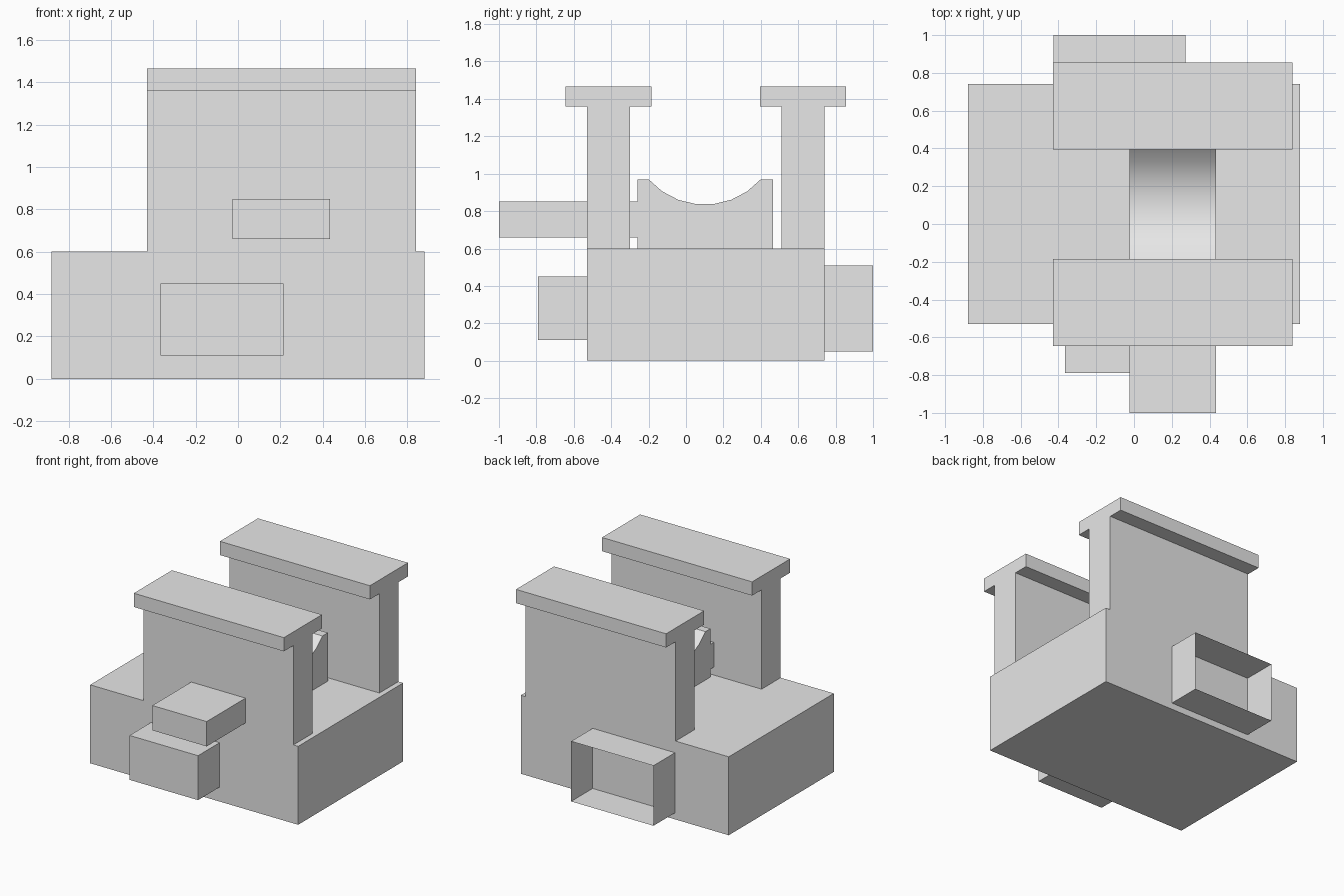
import bpy
import bmesh
from math import asin, cos, sin

cube = bpy.data.objects.get("Cube")
if cube:
    bpy.data.objects.remove(cube, do_unlink=True)

grey = bpy.data.materials.new("plain grey")
grey.use_nodes = True
grey.diffuse_color = (0.8, 0.8, 0.8, 1)
grey.node_tree.nodes["Principled BSDF"].inputs["Base Color"].default_value = (0.8, 0.8, 0.8, 1)


def finish(name, bm):
    bmesh.ops.recalc_face_normals(bm, faces=bm.faces)
    mesh = bpy.data.meshes.new(name)
    bm.to_mesh(mesh)
    bm.free()
    mesh.materials.append(grey)
    obj = bpy.data.objects.new(name, mesh)
    bpy.context.collection.objects.link(obj)
    return obj


def extrude_x(name, profile, x0, x1):
    """Extrude a closed (y, z) profile along x."""
    bm = bmesh.new()
    face = bm.faces.new([bm.verts.new((x0, y, z)) for y, z in profile])
    ext = bmesh.ops.extrude_face_region(bm, geom=[face])["geom"]
    verts = [v for v in ext if isinstance(v, bmesh.types.BMVert)]
    bmesh.ops.translate(bm, verts=verts, vec=(x1 - x0, 0, 0))
    return finish(name, bm)


def box(name, x0, x1, y0, y1, z0, z1):
    return extrude_x(name, [(y0, z0), (y1, z0), (y1, z1), (y0, z1)], x0, x1)


# Base block
box("base", -0.88, 0.88, -0.53, 0.74, 0, 0.6)

# Two T-shaped walls, front and back
for name, y in (("front_wall", -0.415), ("back_wall", 0.625)):
    half = [(0.115, 0.6), (0.115, 1.36), (0.23, 1.36), (0.23, 1.465)]
    profile = [(y + d, z) for d, z in half] + [(y - d, z) for d, z in reversed(half)]
    extrude_x(name, profile, -0.43, 0.84)

# Saddle block with a round hollow in its top
radius, segments = 0.4, 7
end = asin(0.3 / radius)
hollow_z = 0.97 + radius * cos(end)
angles = [end - 2 * end * i / segments for i in range(segments + 1)]
arc = [(0.1 + radius * sin(a), hollow_z - radius * cos(a)) for a in angles]
saddle = extrude_x("saddle", [(-0.26, 0.6), (0.465, 0.6), (0.465, 0.97), *arc, (-0.26, 0.97)],
                   -0.025, 0.435)
bpy.ops.object.select_all(action="DESELECT")
saddle.select_set(True)
bpy.context.view_layer.objects.active = saddle
bpy.ops.object.shade_smooth_by_angle()

# Bar running from the saddle out through the front wall, and the block below
box("front_bar", -0.025, 0.435, -1.0, -0.26, 0.66, 0.85)
box("front_block", -0.365, 0.215, -0.79, -0.53, 0.11, 0.45)

# Hollow rectangular frame on the back of the base
bm = bmesh.new()
rim = bm.faces.new([bm.verts.new((x, 1.0, z)) for x, z in
                    ((-0.425, 0.05), (-0.425, 0.51), (0.272, 0.51), (0.272, 0.05))])
bmesh.ops.inset_individual(bm, faces=[rim], thickness=0.052)
bmesh.ops.delete(bm, geom=[rim], context="FACES_ONLY")
ext = bmesh.ops.extrude_face_region(bm, geom=bm.faces[:], use_keep_orig=True)["geom"]
bmesh.ops.translate(bm, verts=[v for v in ext if isinstance(v, bmesh.types.BMVert)],
                    vec=(0, -0.26, 0))
finish("back_frame", bm)
